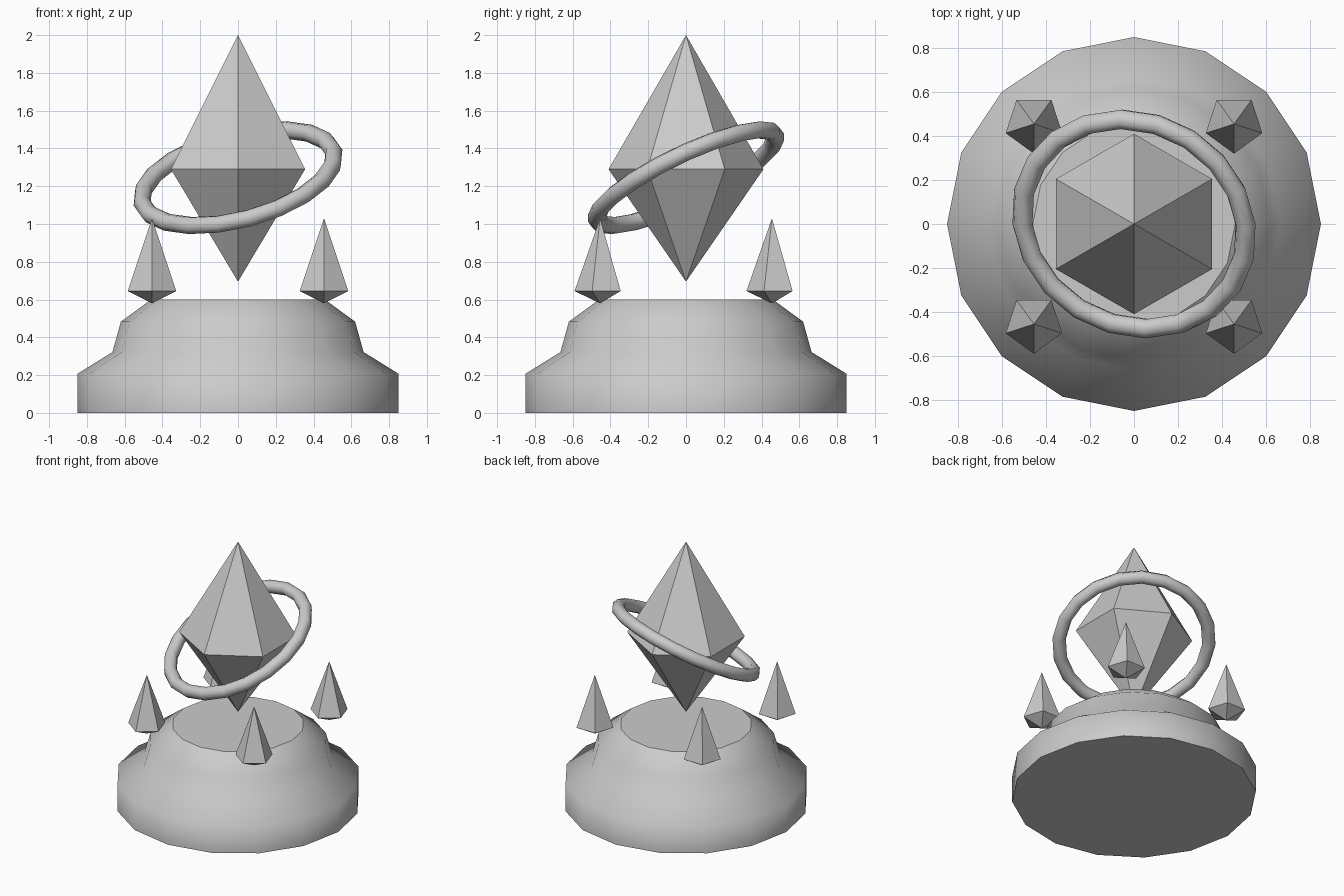
import bpy
import bmesh
from math import pi, cos, sin, radians

cube = bpy.data.objects.get("Cube")
if cube:
    bpy.data.objects.remove(cube, do_unlink=True)

GREY = (0.6, 0.6, 0.6, 1)
stone = bpy.data.materials.new("grey stone")
stone.use_nodes = True
stone.diffuse_color = GREY
stone.node_tree.nodes["Principled BSDF"].inputs["Base Color"].default_value = GREY


def lathe(name, profile, sides, start, location=(0, 0, 0), smooth=False):
    """Turn (radius, z) points around z; zero radius makes a tip, open ends get flat caps."""
    bm = bmesh.new()
    rings = []
    for r, z in profile:
        angles = [start + 2 * pi * i / sides for i in range(sides if r else 1)]
        rings.append([bm.verts.new((r * cos(a), r * sin(a), z)) for a in angles])
    for low, high in zip(rings, rings[1:]):
        for i in range(sides):
            j = (i + 1) % sides
            corners = [low[i % len(low)], low[j % len(low)],
                       high[j % len(high)], high[i % len(high)]]
            face = bm.faces.new(list(dict.fromkeys(corners)))
            face.smooth = smooth
    # Flat caps with crisp rims
    for ring in (rings[0], rings[-1]):
        if len(ring) > 1:
            cap = bm.faces.new(ring)
            for edge in cap.edges:
                edge.smooth = False
    bmesh.ops.recalc_face_normals(bm, faces=bm.faces)
    mesh = bpy.data.meshes.new(name)
    bm.to_mesh(mesh)
    bm.free()
    mesh.materials.append(stone)
    obj = bpy.data.objects.new(name, mesh)
    obj.location = location
    bpy.context.collection.objects.link(obj)
    return obj


# Stepped round pedestal
lathe("pedestal", [(0.85, 0), (0.85, 0.207), (0.665, 0.322), (0.62, 0.483), (0.46, 0.6)],
      16, 0, smooth=True)

# Large floating crystal
lathe("main_crystal", [(0, 0.695), (0.41, 1.29), (0, 2)], 6, pi / 2)

# Four small crystals around the pedestal
for side, x in (("left", 0.455), ("right", -0.455)):
    for end, y in (("front", -0.455), ("back", 0.455)):
        lathe(f"small_crystal_{end}_{side}", [(0, 0.58), (0.135, 0.645), (0, 1.03)],
              5, -pi / 2, (x, y, 0))

# Tilted ring around the large crystal
bpy.ops.mesh.primitive_torus_add(major_segments=20, minor_segments=8,
                                 major_radius=0.525, minor_radius=0.047,
                                 location=(0, 0, 1.245),
                                 rotation=(radians(25), radians(-15), 0))
ring = bpy.context.object
ring.name = "orbit_ring"
ring.data.materials.append(stone)
bpy.ops.object.shade_smooth()
